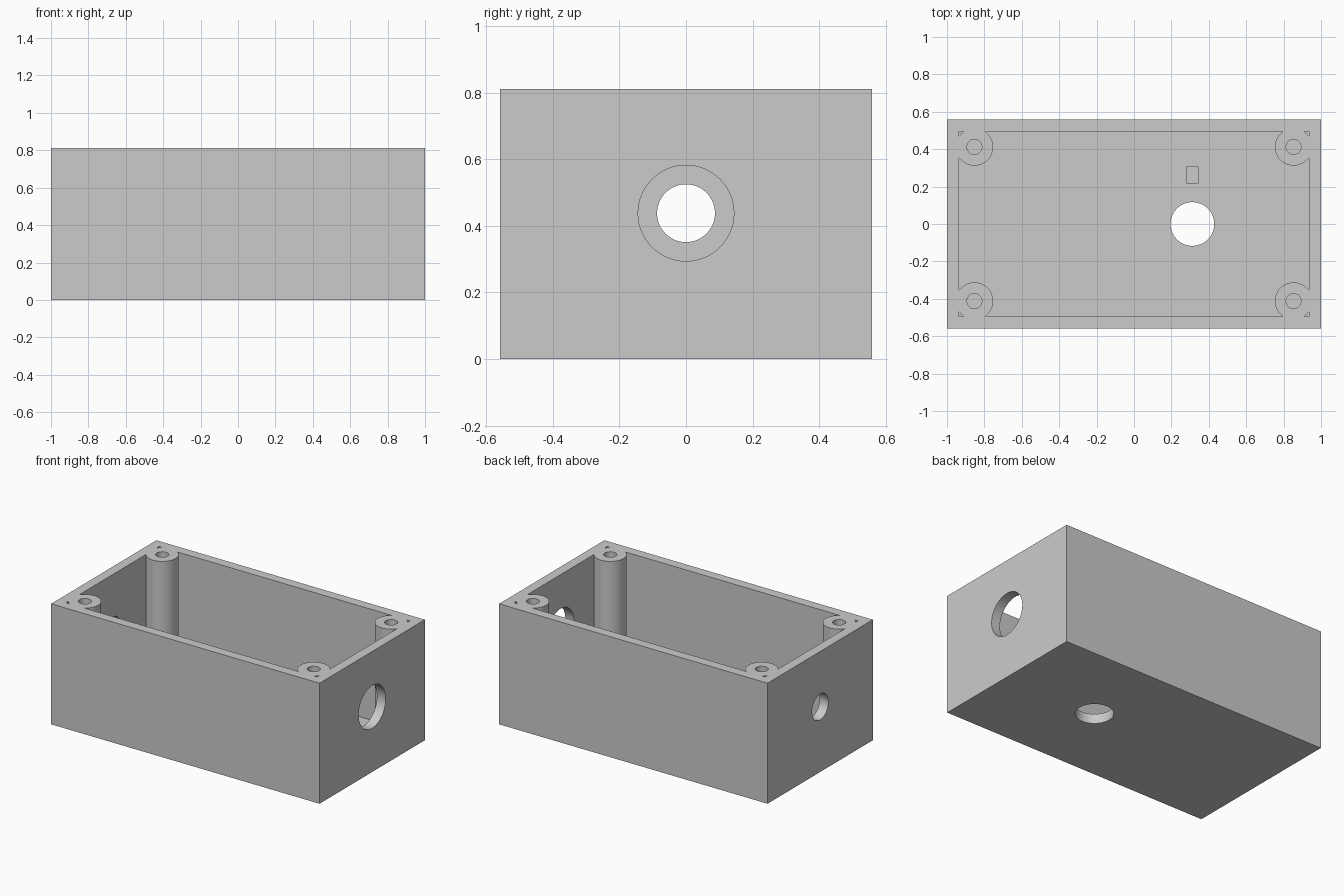
import bpy
from math import pi, radians

if "Cube" in bpy.data.objects:
    bpy.data.objects.remove(bpy.data.objects["Cube"], do_unlink=True)

W, D, H = 2.0, 1.12, 0.812      # outer size
T = 0.065                       # wall and floor thickness
MID = (H + T) / 2               # height of the side holes
POST_X, POST_Y = 0.853, 0.412

grey = bpy.data.materials.new("light_grey")
grey.use_nodes = True
COLOUR = (0.6, 0.6, 0.6, 1)
grey.diffuse_color = COLOUR
grey.node_tree.nodes["Principled BSDF"].inputs["Base Color"].default_value = COLOUR


def box(name, size, centre):
    bpy.ops.mesh.primitive_cube_add(size=1, location=centre)
    ob = bpy.context.object
    ob.name = name
    ob.scale = size
    bpy.ops.object.transform_apply(location=True, rotation=True, scale=True)
    ob.data.materials.append(grey)
    return ob


def cylinder(name, radius, depth, centre, rotation=(0, 0, 0)):
    bpy.ops.mesh.primitive_cylinder_add(vertices=64, radius=radius, depth=depth,
                                        location=centre, rotation=rotation)
    ob = bpy.context.object
    ob.name = name
    bpy.ops.object.transform_apply(location=True, rotation=True, scale=True)
    ob.data.materials.append(grey)
    return ob


def cut(target, cutter):
    """Subtract the cutter from the target and discard it."""
    mod = target.modifiers.new("cut", 'BOOLEAN')
    mod.operation = 'DIFFERENCE'
    mod.solver = 'EXACT'
    mod.object = cutter
    bpy.context.view_layer.objects.active = target
    bpy.ops.object.modifier_apply(modifier=mod.name)
    bpy.data.objects.remove(cutter, do_unlink=True)


corners = [(sx * POST_X, sy * POST_Y) for sx in (-1, 1) for sy in (-1, 1)]

# Open cavity, leaving four round screw posts standing in its corners
cavity = box("cavity", (W - 2 * T, D - 2 * T, H), (0, 0, T + H / 2))
for x, y in corners:
    cut(cavity, cylinder("post", 0.1, 3 * H, (x, y, H)))

enclosure = box("enclosure_box", (W, D, H), (0, 0, H / 2))
cut(enclosure, cavity)

# Screw holes down the posts
for x, y in corners:
    cut(enclosure, cylinder("screw_hole", 0.04, H, (x, y, T + H / 2)))

# Large hole in the left end, small hole in the right end
for side, radius in ((1, 0.144), (-1, 0.087)):
    cut(enclosure, cylinder("end_hole", radius, 4 * T, (side * (W / 2 - T / 2), 0, MID),
                            (0, pi / 2, 0)))

# Floor hole with a shallow locating pocket beside it
cut(enclosure, cylinder("floor_hole", 0.117, 4 * T, (0.312, 0, 0)))
cut(enclosure, box("locating_pocket", (0.064, 0.086, T), (0.312, 0.262, T)))

# Smooth round walls, sharp box edges
bpy.ops.object.select_all(action='DESELECT')
enclosure.select_set(True)
bpy.context.view_layer.objects.active = enclosure
bpy.ops.object.shade_smooth_by_angle(angle=radians(30))
